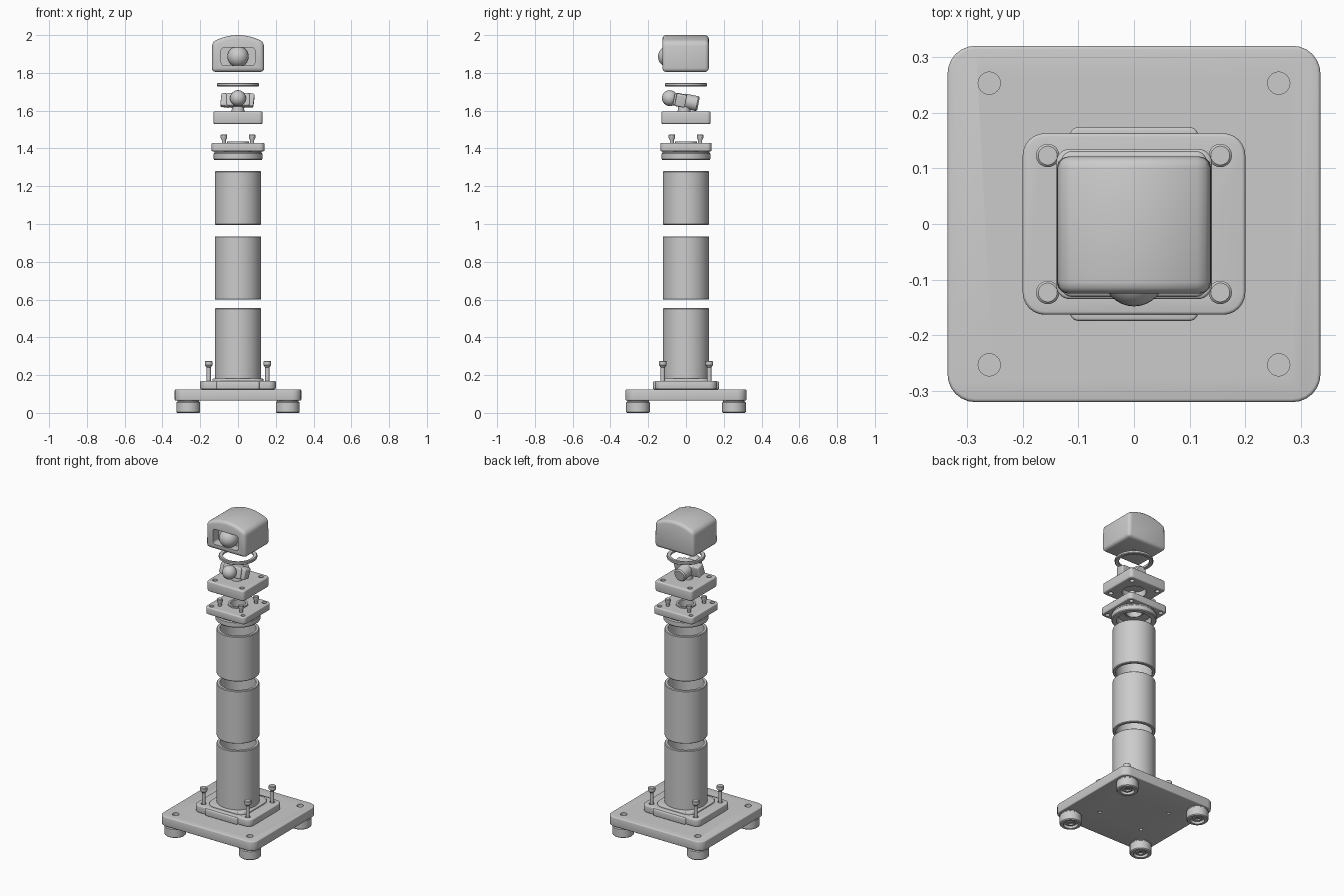
import bpy, bmesh, math
from mathutils import Matrix, Vector

if "Cube" in bpy.data.objects:
    bpy.data.objects.remove(bpy.data.objects["Cube"])

CORNERS = [(sx, sy) for sx in (-1, 1) for sy in (-1, 1)]


def finish(name, bm, mat=None, bevel=0.0):
    bmesh.ops.remove_doubles(bm, verts=bm.verts, dist=1e-5)
    bmesh.ops.recalc_face_normals(bm, faces=bm.faces)
    if mat:
        bm.transform(mat)
    me = bpy.data.meshes.new(name)
    bm.to_mesh(me)
    bm.free()
    ob = bpy.data.objects.new(name, me)
    bpy.context.collection.objects.link(ob)
    if bevel:
        m = ob.modifiers.new("bevel", 'BEVEL')
        m.width, m.segments, m.limit_method = bevel, 3, 'ANGLE'
        apply(ob, m)
    return ob


def apply(ob, mod):
    bpy.context.view_layer.objects.active = ob
    bpy.ops.object.modifier_apply(modifier=mod.name)


def cut(ob, cutter):
    m = ob.modifiers.new("cut", 'BOOLEAN')
    m.operation, m.object, m.solver = 'DIFFERENCE', cutter, 'EXACT'
    apply(ob, m)
    bpy.data.objects.remove(cutter)


def rounded(hx, hy, r, cx=0, cy=0, n=6):
    pts = []
    for q, (sx, sy) in enumerate([(1, 1), (-1, 1), (-1, -1), (1, -1)]):
        for i in range(n + 1):
            a = math.pi / 2 * (q + i / n)
            pts.append((cx + sx * (hx - r) + r * math.cos(a), cy + sy * (hy - r) + r * math.sin(a)))
    return pts


def prism(name, pts, lo, hi, along='z', bevel=0.0, mat=None):
    bm = bmesh.new()
    put = (lambda p, h: (p[0], p[1], h)) if along == 'z' else (lambda p, h: (p[0], h, p[1]))
    a = [bm.verts.new(put(p, lo)) for p in pts]
    b = [bm.verts.new(put(p, hi)) for p in pts]
    bm.faces.new(a)
    bm.faces.new(b)
    for i in range(len(pts)):
        j = (i + 1) % len(pts)
        bm.faces.new((a[i], a[j], b[j], b[i]))
    return finish(name, bm, mat, bevel)


def lathe(name, prof, loc=(0, 0, 0), n=48, mat=None):
    """Spin a closed (radius, height) outline around z."""
    bm = bmesh.new()
    rings = [[bm.verts.new((r * math.cos(2 * math.pi * k / n), r * math.sin(2 * math.pi * k / n), z))
              for k in range(n)] if r else [bm.verts.new((0, 0, z))] for r, z in prof]
    for i, a in enumerate(rings):
        b = rings[(i + 1) % len(rings)]
        if len(a) == len(b) == 1:
            continue
        for k in range(n):
            quad = [a[k % len(a)], a[(k + 1) % len(a)], b[(k + 1) % len(b)], b[k % len(b)]]
            bm.faces.new(list(dict.fromkeys(quad)))
    return finish(name, bm, (mat or Matrix()) @ Matrix.Translation(loc))


def drill(ob, x, y, r, lo, hi):
    cut(ob, lathe("cutter", [(0, lo), (r, lo), (r, hi), (0, hi)], (x, y, 0), 24))


def ball(name, r, loc, mat=None):
    bm = bmesh.new()
    bmesh.ops.create_uvsphere(bm, u_segments=32, v_segments=16, radius=r)
    return finish(name, bm, (mat or Matrix()) @ Matrix.Translation(loc))


def screw(name, x, y, bottom, top, head_r, shaft_r, head_h):
    h = top - head_h
    lathe(name, [(0, bottom), (shaft_r, bottom), (shaft_r, h - 0.012), (head_r, h),
                 (head_r, top - 0.004), (head_r - 0.004, top), (0, top)], (x, y, 0), 20)


# base plate and mounting flange
base = prism("base_plate", rounded(0.335, 0.32, 0.05), 0.065, 0.125, bevel=0.006)
flange = prism("mount_flange", rounded(0.2, 0.163, 0.04), 0.125, 0.17, bevel=0.006)
tab = prism("mount_flange_tabs", rounded(0.115, 0.174, 0.015), 0.125, 0.166, bevel=0.005)
boss = prism("mount_boss", rounded(0.135, 0.135, 0.06), 0.16, 0.182, bevel=0.005)
for ob, lo in ((tab, 0.11), (boss, 0.15), (flange, 0.11)):
    drill(ob, 0, 0, 0.11, lo, 0.2)

# feet, plate holes and flange screws
for sx, sy in CORNERS:
    drill(base, sx * 0.26, sy * 0.253, 0.02, 0.1, 0.14)
    drill(base, sx * 0.155, sy * 0.123, 0.01, 0.05, 0.14)
    drill(flange, sx * 0.155, sy * 0.123, 0.015, 0.11, 0.19)
    lathe("foot", [(0, 0.015), (0.015, 0.015), (0.015, 0.006), (0.027, 0.006), (0.027, 0.018), (0.042, 0.018),
                   (0.042, 0), (0.058, 0), (0.063, 0.005), (0.063, 0.055), (0.057, 0.06), (0.057, 0.066),
                   (0, 0.066)], (sx * 0.263, sy * 0.254, 0), 32)
    screw("flange_screw", sx * 0.155, sy * 0.123, 0.165, 0.275, 0.021, 0.011, 0.022)

# three hollow column sections
for name, lo, hi in (("column_lower", 0.125, 0.555), ("column_middle", 0.6, 0.935), ("column_upper", 0.995, 1.28)):
    lathe(name, [(0.105, lo), (0.119, lo), (0.123, lo + 0.004), (0.123, hi - 0.004), (0.119, hi), (0.105, hi)])

# cap plate with collar and skirt
cap = prism("cap_plate", rounded(0.14, 0.135, 0.025), 1.385, 1.43, bevel=0.006)
drill(cap, 0, 0, 0.052, 1.3, 1.5)
lathe("cap_skirt", [(0.1, 1.34), (0.126, 1.34), (0.13, 1.345), (0.13, 1.372), (0.124, 1.378), (0.124, 1.387),
                    (0.1, 1.387)])
lathe("cap_collar", [(0.045, 1.39), (0.058, 1.39), (0.058, 1.438), (0.045, 1.438)])

# turntable plate with hollow underside
deck = prism("turntable_plate", rounded(0.131, 0.131, 0.02), 1.53, 1.595, bevel=0.008)
drill(deck, 0, 0, 0.07, 1.5, 1.57)
for sx, sy in CORNERS:
    drill(cap, sx * 0.11, sy * 0.107, 0.013, 1.37, 1.45)
    drill(deck, sx * 0.095, sy * 0.095, 0.014, 1.5, 1.62)
    screw("cap_screw", sx * 0.075, sy * 0.075, 1.42, 1.475, 0.017, 0.011, 0.018)

# tilted pivot mechanism
tilt = Matrix.Translation((0, -0.03, 1.655)) @ Matrix.Rotation(-0.2, 4, 'X')
to_front = tilt @ Matrix.Rotation(math.pi / 2, 4, 'X')
prism("pivot_body", rounded(0.062, 0.034, 0.012), -0.035, 0.03, 'y', 0.006, tilt)
for sx, w in ((-1, 0.026), (1, 0.02)):
    arm = tilt @ Matrix.Translation((sx * 0.065, 0, 0)) @ Matrix.Rotation(0.12, 4, 'Y')
    prism("pivot_arm", rounded(w, 0.034, 0.01), -0.025, 0.03, 'y', 0.006, arm)
lathe("pivot_neck", [(0, 0), (0.032, 0), (0.032, 0.065), (0, 0.065)], n=32, mat=to_front)
ball("pivot_ball", 0.042, (0, -0.057, 0), tilt)
lathe("pivot_cup", [(0, -0.098), (0.033, -0.098), (0.04, -0.09), (0.04, -0.02), (0, -0.02)], n=32, mat=to_front)
lathe("pivot_post", [(0, 1.59), (0.035, 1.59), (0.03, 1.63), (0, 1.63)], (0, -0.01, 0), 32)

# seal ring
lathe("seal_ring", [(0.088, 1.731), (0.107, 1.728), (0.111, 1.732), (0.111, 1.743), (0.107, 1.747), (0.088, 1.744)])

# arched head housing with front window and lens
arch = [(0.137 * (1 - i / 6), 2.0 - 0.037 * (1 - i / 6) ** 2) for i in range(13)]
head = prism("head_housing", [(-0.139, 1.805), (0.139, 1.805)] + arch, -0.125, 0.121, 'y', 0.02)
cut(head, prism("cutter", rounded(0.089, 0.048, 0.016, 0, 1.886), -0.2, -0.07, 'y'))
drill(head, 0, 0, 0.012, 1.78, 1.83)
ball("head_lens", 0.056, (0, -0.092, 1.886))

# smooth shading with sharp edges kept
bpy.ops.object.select_all(action='SELECT')
bpy.ops.object.shade_smooth_by_angle(angle=math.radians(35))
